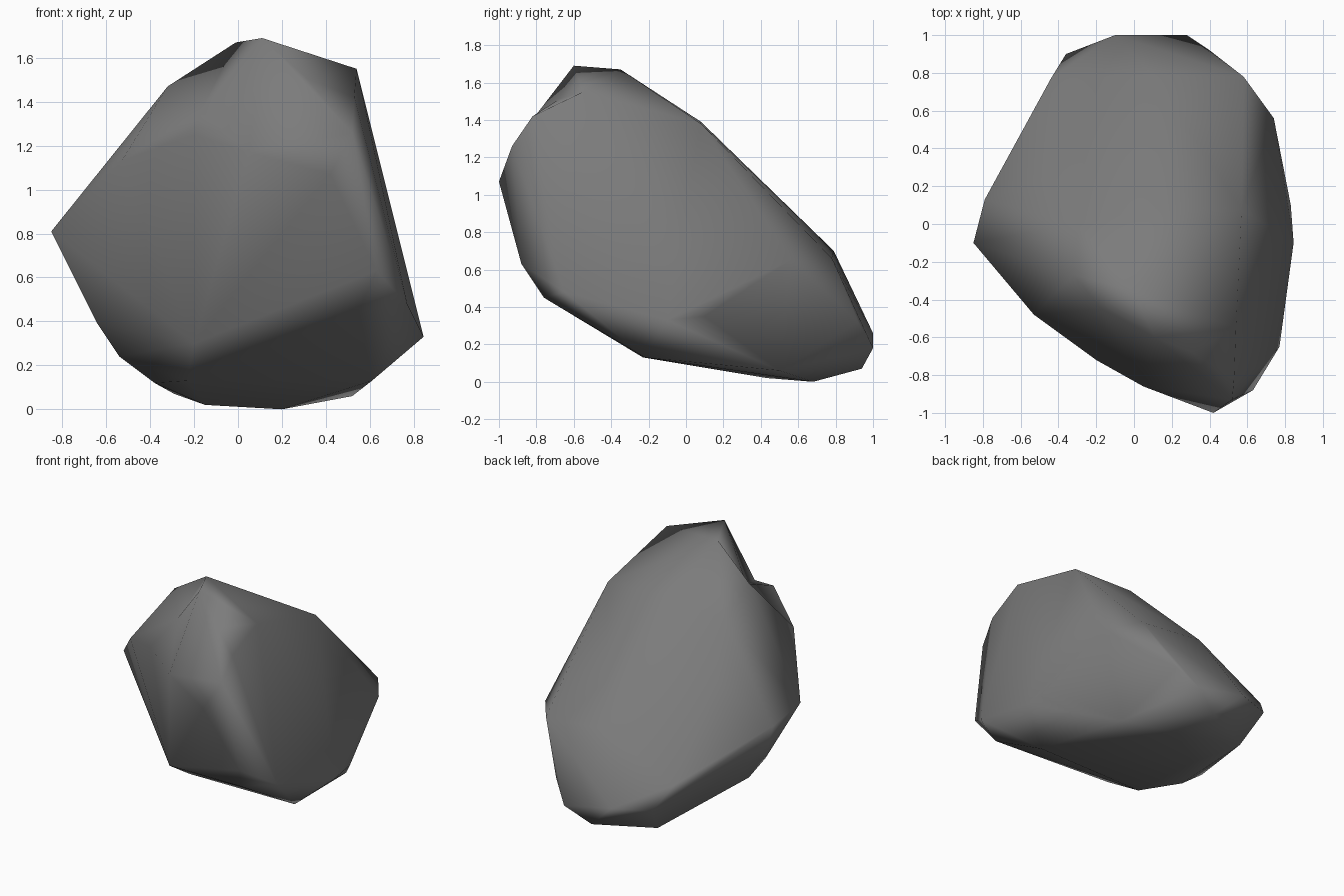
import bpy
import bmesh
from mathutils import Vector

# Remove the default object
default_cube = bpy.data.objects.get("Cube")
if default_cube:
    bpy.data.objects.remove(default_cube, do_unlink=True)


def flat_material(name, colour):
    material = bpy.data.materials.new(name)
    material.use_nodes = True
    material.diffuse_color = colour
    shader = material.node_tree.nodes["Principled BSDF"]
    shader.inputs["Base Color"].default_value = colour
    shader.inputs["Roughness"].default_value = 0.9
    return material


def add_corners(mesh, corners):
    return [mesh.verts.new(Vector(corner)) for corner in corners]


def dent(mesh, rim, bottom):
    """Replace the faces spanning the rim with a fan that meets at the bottom."""
    spanning = [f for f in mesh.faces if all(v in rim for v in f.verts)]
    if not spanning:
        return
    outline = [(e.verts[0], e.verts[1]) for f in spanning for e in f.edges
               if sum(g in spanning for g in e.link_faces) == 1]
    bmesh.ops.delete(mesh, geom=spanning, context="FACES")
    centre = mesh.verts.new(Vector(bottom))
    for start, end in outline:
        mesh.faces.new((start, end, centre))


# Corner points of the boulder, grouped by the side they shape
underside = [(.2, .68, 0), (.52, .5, .06), (-.15, .43, .02), (-.38, .04, .12),
             (-.23, -.23, .13), (.61, -.22, .13), (.1, .94, .07),
             (-.29, .74, .07)]
left_side = [(.845, -.1, .33), (.83, .1, .35), (.77, -.65, .48),
             (.74, .56, .65), (.57, .08, 1.38)]
back_side = [(.28, 1, .18), (-.1, 1, .26), (.4, .92, .32), (.58, .78, .66),
             (.1, .79, .7), (-.36, .9, .27), (.1, .08, 1.39)]
right_side = [(-.85, -.1, .81), (-.79, .13, .71), (-.64, .3, .45),
              (-.44, .77, .43), (-.54, .05, .24), (-.64, 0, .39),
              (-.42, .25, 1), (-.3, 0, 1.31)]
front_side = [(.63, -.88, .63), (.55, -.76, .45), (-.2, -.5, .3)]
hollow_rim = [(-.53, -.48, 1.13), (-.2, -.72, 1.25), (.05, -.86, 1.17),
              (-.01, -.35, 1.67), (-.32, -.27, 1.47)]
shoulder_rim = [(.54, -.55, 1.55), (.53, -.82, 1.42), (.52, -.93, 1.26),
                (.42, -1, 1.07)]

# Wrap the corners in a faceted skin
rock = bmesh.new()
for side in (underside, left_side, back_side, right_side, front_side):
    add_corners(rock, side)
peak = add_corners(rock, [(.11, -.6, 1.69)])
hollow = peak + add_corners(rock, hollow_rim)
shoulder = peak + add_corners(rock, shoulder_rim)
bmesh.ops.convex_hull(rock, input=rock.verts[:], use_existing_faces=False)
loose = [v for v in rock.verts if not v.link_faces]
bmesh.ops.delete(rock, geom=loose, context="VERTS")
hollow = [v for v in hollow if v.is_valid]
shoulder = [v for v in shoulder if v.is_valid]

# Sink the hollows on either side of the peak
dent(rock, hollow, (-.17, -.45, 1.36))
dent(rock, shoulder, (.31, -.68, 1.51))
bmesh.ops.recalc_face_normals(rock, faces=rock.faces[:])

# Make the boulder object
boulder_mesh = bpy.data.meshes.new("boulder")
rock.to_mesh(boulder_mesh)
rock.free()
boulder = bpy.data.objects.new("boulder", boulder_mesh)
bpy.context.collection.objects.link(boulder)
boulder_mesh.materials.append(flat_material("stone grey", (.2, .2, .2, 1)))
for face in boulder_mesh.polygons:
    face.use_smooth = True

# Let the broad faces rule the shading so they read as flat
weighting = boulder.modifiers.new("broad face shading", "WEIGHTED_NORMAL")
weighting.weight = 50
